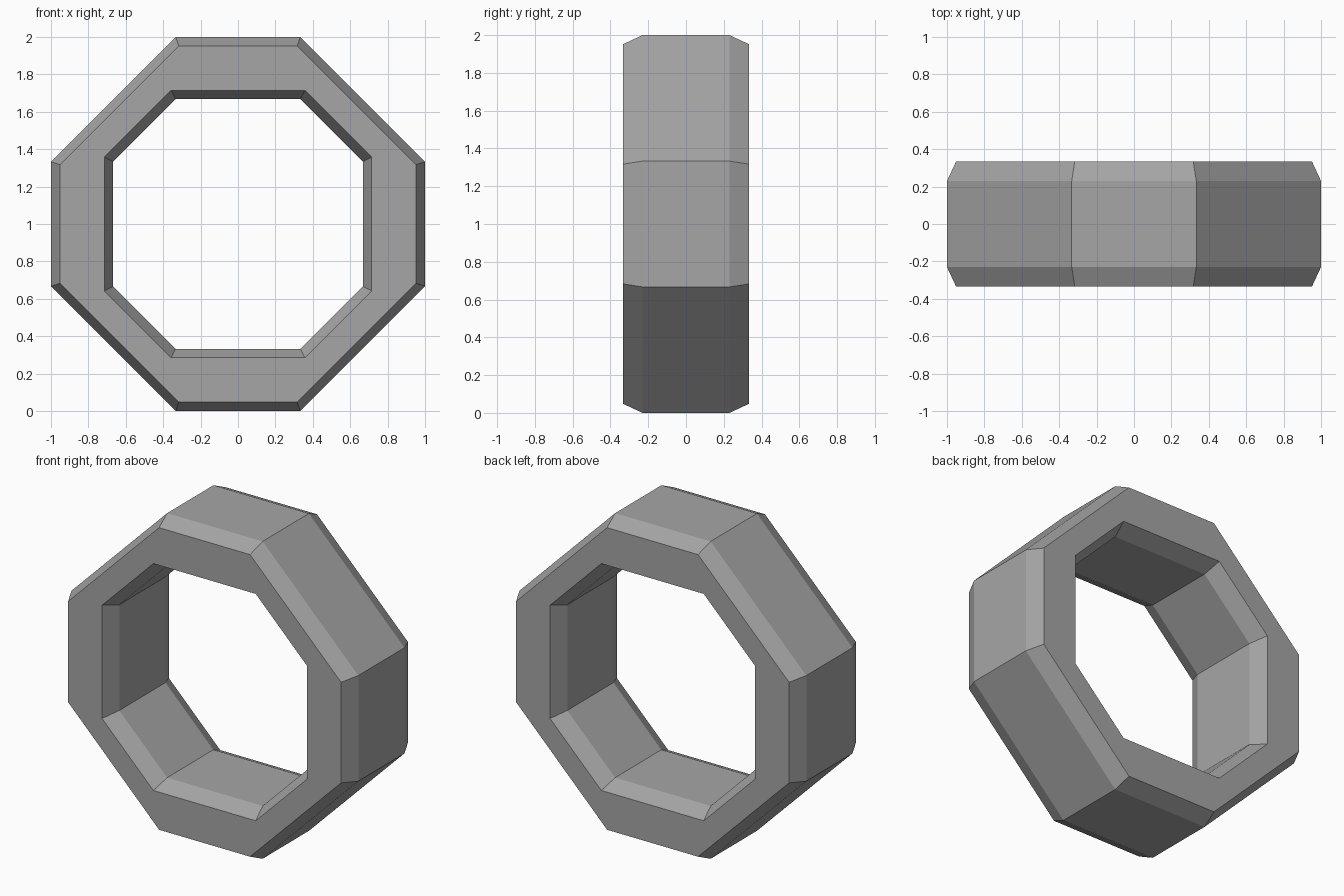
import bpy
import bmesh

cube = bpy.data.objects.get("Cube")
if cube:
    bpy.data.objects.remove(cube, do_unlink=True)

# Single grey material
grey = bpy.data.materials.new("mid_grey")
grey.use_nodes = True
colour = (0.38, 0.38, 0.38, 1)
grey.diffuse_color = colour
grey.node_tree.nodes["Principled BSDF"].inputs["Base Color"].default_value = colour


def octagon(flat, corner):
    """Corners of an upright octagon: half height and half flat length."""
    a, c = flat, corner
    return [(a, -c), (a, c), (c, a), (-c, a), (-a, c), (-a, -c), (-c, -a), (c, -a)]


# Chamfered cross-section: (half height, half flat length, y)
SECTION = [
    (1.0, 0.333, -0.23), (1.0, 0.333, 0.23),
    (0.952, 0.317, 0.333), (0.715, 0.357, 0.333),
    (0.667, 0.333, 0.23), (0.667, 0.333, -0.23),
    (0.715, 0.357, -0.333), (0.952, 0.317, -0.333),
]

# Octagonal ring: join neighbouring section loops with flat quads
bm = bmesh.new()
loops = [[bm.verts.new((x, y, z + 1)) for x, z in octagon(a, c)] for a, c, y in SECTION]
for i, loop in enumerate(loops):
    following = loops[(i + 1) % len(loops)]
    for j in range(8):
        k = (j + 1) % 8
        bm.faces.new((loop[j], loop[k], following[k], following[j]))
bmesh.ops.recalc_face_normals(bm, faces=bm.faces)

mesh = bpy.data.meshes.new("octagonal_ring")
bm.to_mesh(mesh)
bm.free()
mesh.materials.append(grey)
ring = bpy.data.objects.new("octagonal_ring", mesh)
bpy.context.collection.objects.link(ring)
